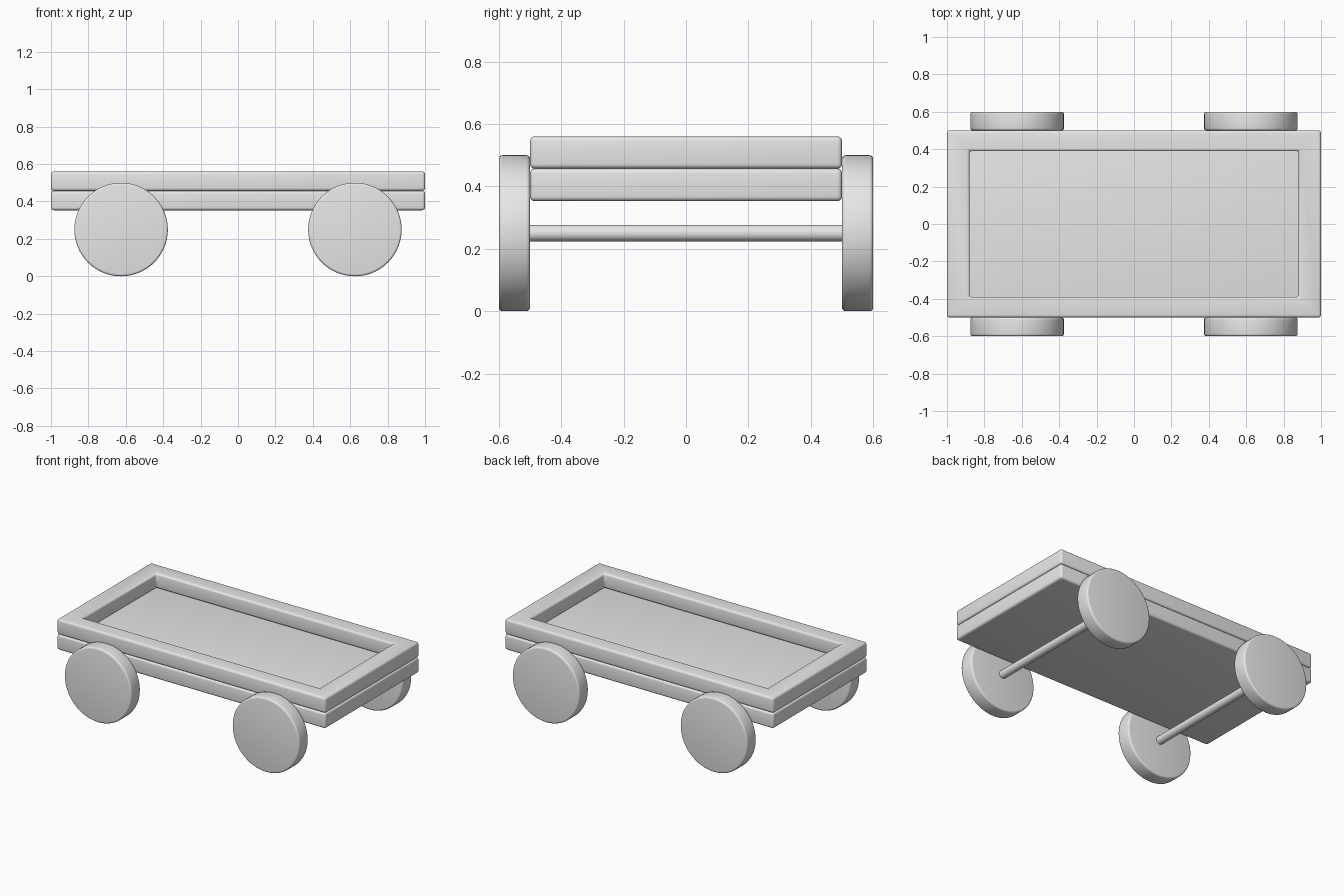
import bpy
import bmesh
import math

cube = bpy.data.objects.get("Cube")
if cube:
    bpy.data.objects.remove(cube, do_unlink=True)

# Single plain grey finish
GREY = (0.8, 0.8, 0.8, 1.0)
grey = bpy.data.materials.new("plain_grey")
grey.use_nodes = True
grey.diffuse_color = GREY
grey.node_tree.nodes["Principled BSDF"].inputs["Base Color"].default_value = GREY

WHEEL_X, WHEEL_R = 0.625, 0.25


def finish(obj, name, bevel=0.0):
    """Name, colour, round the edges and shade smooth."""
    obj.name = obj.data.name = name
    obj.data.materials.append(grey)
    bpy.ops.object.select_all(action="DESELECT")
    obj.select_set(True)
    bpy.context.view_layer.objects.active = obj
    if bevel:
        mod = obj.modifiers.new("rounded_edges", "BEVEL")
        mod.width = bevel
        mod.segments = 4
        mod.limit_method = "ANGLE"
        mod.angle_limit = math.radians(40)
        bpy.ops.object.modifier_apply(modifier=mod.name)
    bpy.ops.object.shade_smooth_by_angle(angle=math.radians(35))


def cylinder(name, radius, length, location, sides, bevel=0.0):
    """Cylinder lying along y."""
    bpy.ops.mesh.primitive_cylinder_add(
        vertices=sides, radius=radius, depth=length,
        location=location, rotation=(math.pi / 2, 0, 0))
    finish(bpy.context.object, name, bevel)


def rect_ring(name, outer, inner, z0, z1, bevel):
    """Rectangular frame between two half-size rectangles."""
    bm = bmesh.new()
    corners = [(-1, -1), (1, -1), (1, 1), (-1, 1)]
    loops = [[bm.verts.new((sx * hx, sy * hy, z)) for sx, sy in corners]
             for (hx, hy), z in ((outer, z0), (outer, z1), (inner, z1), (inner, z0))]
    for a, b in zip(loops, loops[1:] + loops[:1]):
        for i in range(4):
            j = (i + 1) % 4
            bm.faces.new((a[i], a[j], b[j], b[i]))
    bmesh.ops.recalc_face_normals(bm, faces=bm.faces)
    mesh = bpy.data.meshes.new(name)
    bm.to_mesh(mesh)
    bm.free()
    obj = bpy.data.objects.new(name, mesh)
    bpy.context.collection.objects.link(obj)
    finish(obj, name, bevel)


# Flat deck
bpy.ops.mesh.primitive_cube_add(size=1, location=(0, 0, 0.405))
deck = bpy.context.object
deck.scale = (2.0, 1.0, 0.104)
bpy.ops.object.transform_apply(location=False, rotation=False, scale=True)
finish(deck, "deck", 0.015)

# Raised frame around the tray
rect_ring("tray_rim", (1.0, 0.5), (0.88, 0.39), 0.457, 0.56, 0.015)

# Axles and wheels
for end, sx in (("left", 1), ("right", -1)):
    x = sx * WHEEL_X
    cylinder(f"{end}_axle", 0.027, 1.06, (x, 0, WHEEL_R), 32)
    for side, sy in (("front", -1), ("back", 1)):
        cylinder(f"{side}_{end}_wheel", WHEEL_R, 0.1,
                 (x, sy * 0.55, WHEEL_R), 64, 0.012)
